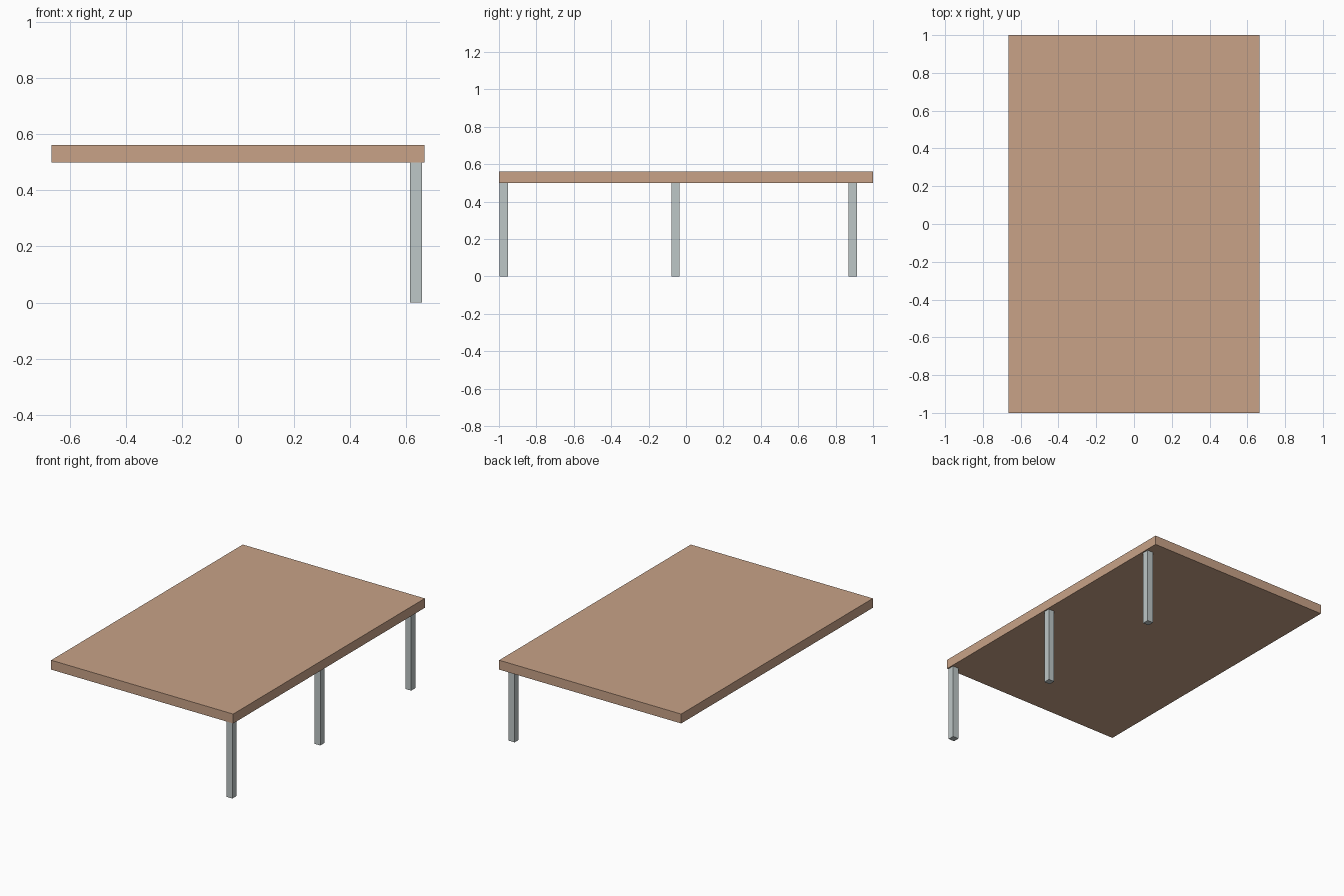
import bpy

if "Cube" in bpy.data.objects:
    bpy.data.objects.remove(bpy.data.objects["Cube"])


def material(name, color):
    m = bpy.data.materials.new(name)
    m.diffuse_color = (*color, 1.0)
    m.use_nodes = True
    m.node_tree.nodes["Principled BSDF"].inputs["Base Color"].default_value = m.diffuse_color
    return m


def box(name, lo, hi, mat):
    """Axis-aligned box between two corners."""
    center = [(a + b) / 2 for a, b in zip(lo, hi)]
    bpy.ops.mesh.primitive_cube_add(size=1, location=center)
    obj = bpy.context.object
    obj.name = name
    obj.scale = [b - a for a, b in zip(lo, hi)]
    bpy.ops.object.transform_apply(location=False, rotation=False, scale=True)
    obj.data.materials.append(mat)
    return obj


wood = material("light_wood", (0.577, 0.361, 0.242))
metal = material("pale_grey_metal", (0.515, 0.571, 0.571))

# Slab top
box("table_top", (-0.665, -1.0, 0.5), (0.665, 1.0, 0.562), wood)

# Three square legs, all along the right edge
LEG = 0.043
for name, y in (("front_leg", -0.996), ("middle_leg", -0.078), ("back_leg", 0.87)):
    box(name, (0.613, y, 0.0), (0.613 + LEG, y + LEG, 0.5), metal)
